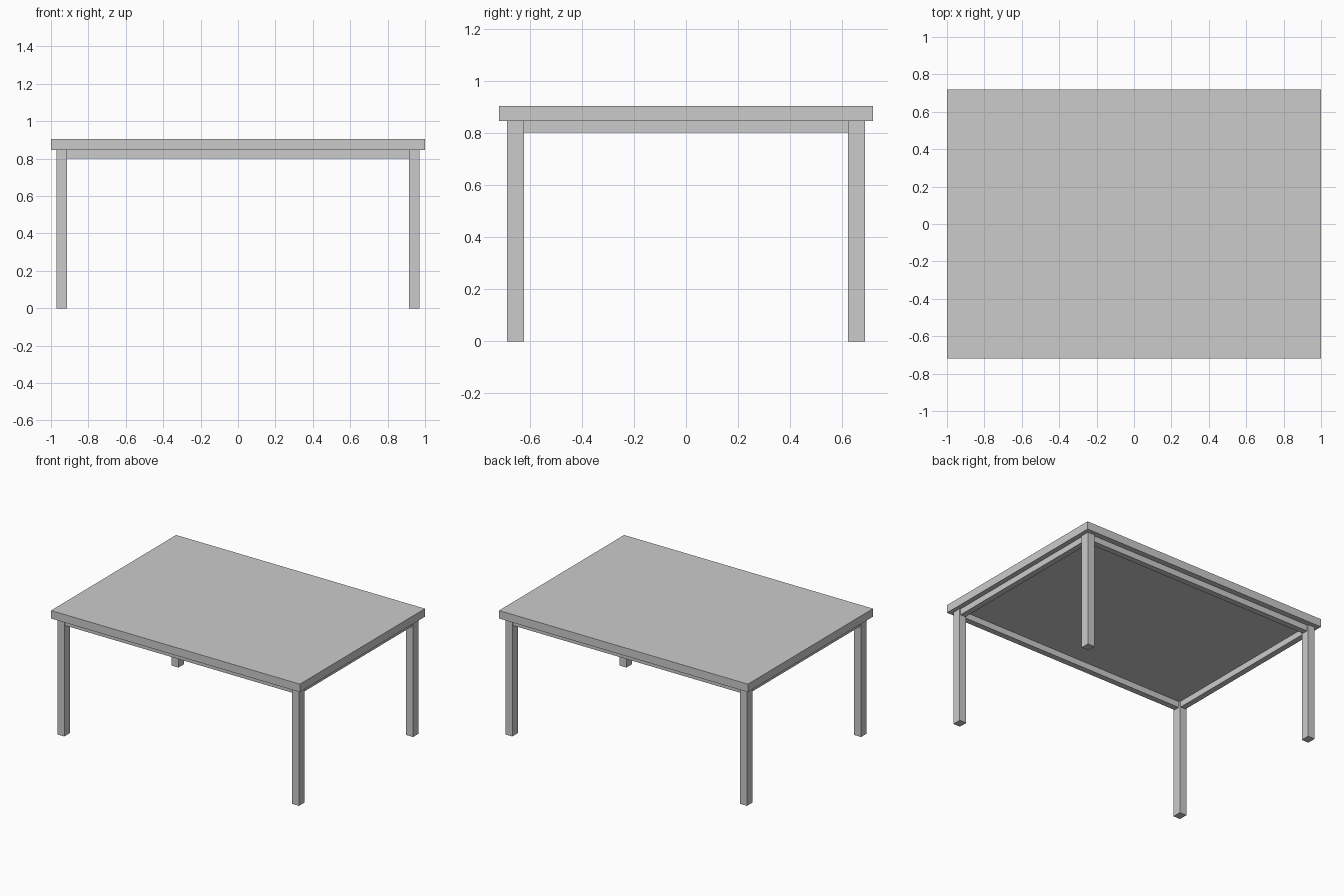
import bpy, bmesh

if "Cube" in bpy.data.objects:
    bpy.data.objects.remove(bpy.data.objects["Cube"])


def box(name, x, y, z):
    """Box from (min, max) ranges on each axis."""
    bm = bmesh.new()
    bmesh.ops.create_cube(bm, size=1)
    for v in bm.verts:
        for i, (lo, hi) in enumerate((x, y, z)):
            v.co[i] = lo if v.co[i] < 0 else hi
    mesh = bpy.data.meshes.new(name)
    bm.to_mesh(mesh)
    bm.free()
    ob = bpy.data.objects.new(name, mesh)
    bpy.context.collection.objects.link(ob)
    return ob


TOP, UNDER, RAIL_LOW = 0.904, 0.846, 0.802
LEG_X, LEG_Y = (0.915, 0.971), (0.623, 0.687)
RAIL_X, RAIL_Y = (0.922, 0.964), (0.634, 0.677)


def signed(s, r):
    return tuple(sorted((s * r[0], s * r[1])))


# Table top
box("table_top", (-1, 1), (-0.718, 0.718), (UNDER, TOP))

# Four legs
for sx, side in ((-1, "left"), (1, "right")):
    for sy, end in ((-1, "front"), (1, "back")):
        box(f"{end}_{side}_leg", signed(sx, LEG_X), signed(sy, LEG_Y), (0, UNDER))

# Rails between the legs, under the top
for s, end, side in ((-1, "front", "left"), (1, "back", "right")):
    box(f"{end}_rail", (-LEG_X[0], LEG_X[0]), signed(s, RAIL_Y), (RAIL_LOW, UNDER))
    box(f"{side}_rail", signed(s, RAIL_X), (-LEG_Y[0], LEG_Y[0]), (RAIL_LOW, UNDER))
